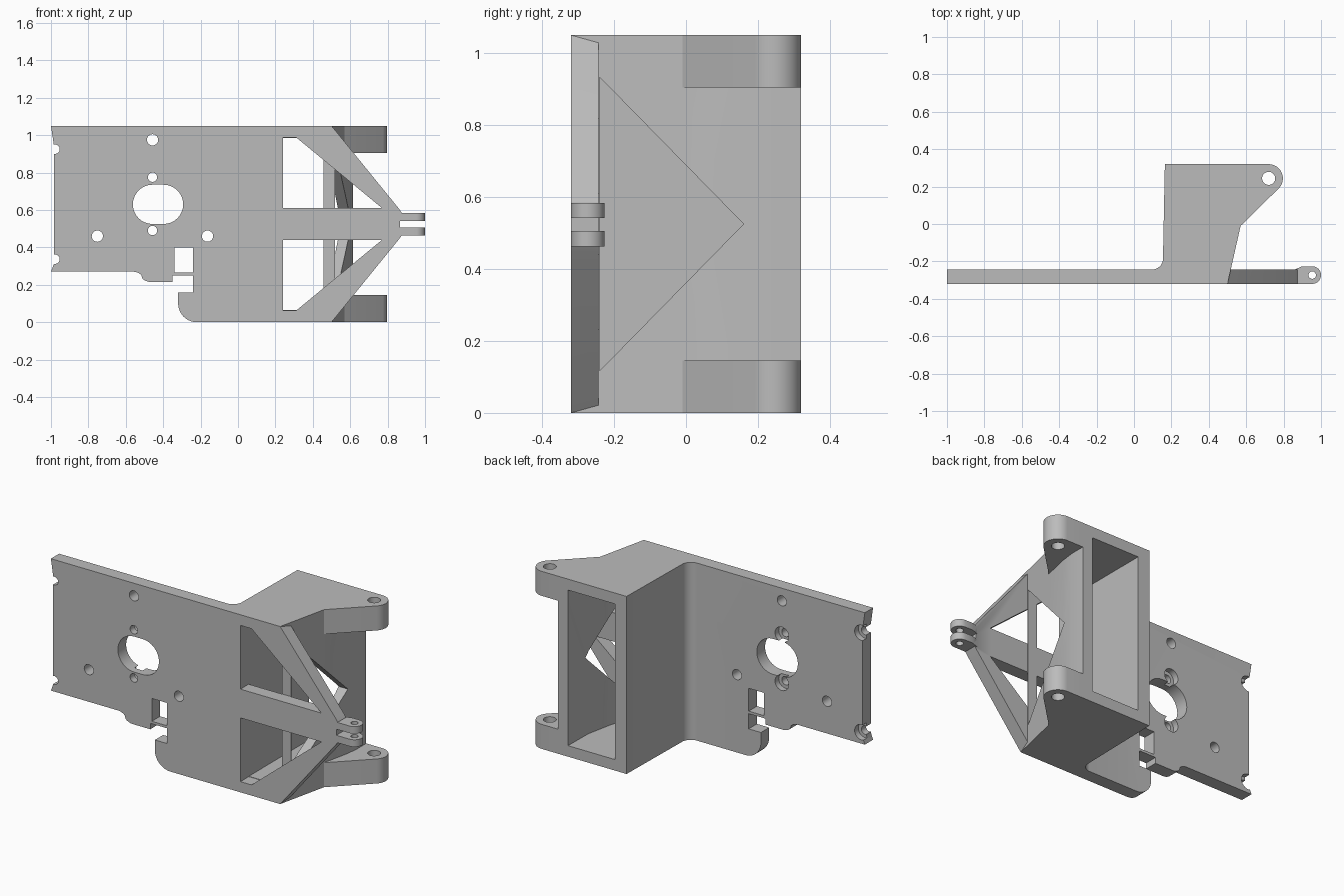
import bpy, bmesh, math

if "Cube" in bpy.data.objects:
    bpy.data.objects.remove(bpy.data.objects["Cube"], do_unlink=True)

grey = bpy.data.materials.new("plain grey")
grey.use_nodes = True
GREY = (0.5, 0.5, 0.5, 1)
grey.diffuse_color = GREY
grey.node_tree.nodes["Principled BSDF"].inputs["Base Color"].default_value = GREY

FRONT, BACK, TOP, MID = -0.32, -0.243, 1.05, 0.525


def arc(cx, cy, r, start, end, steps=16):
    angles = [math.radians(start + (end - start) * i / steps) for i in range(steps + 1)]
    return [(cx + r * math.cos(a), cy + r * math.sin(a)) for a in angles]


def circle(cx, cy, r):
    return arc(cx, cy, r, 0, 360, 32)[:-1]


def flip(points):
    """Mirror a front outline about the middle height."""
    return [(u, 2 * MID - v) for u, v in points]


def prism(name, points, axis, low, high):
    """Extrude a flat outline along one axis."""
    place = {"x": lambda u, v, w: (w, u, v),
             "y": lambda u, v, w: (u, w, v),
             "z": lambda u, v, w: (u, v, w)}[axis]
    bm = bmesh.new()
    lower = [bm.verts.new(place(u, v, low)) for u, v in points]
    upper = [bm.verts.new(place(u, v, high)) for u, v in points]
    bm.faces.new(lower)
    bm.faces.new(upper)
    for i in range(len(points)):
        j = (i + 1) % len(points)
        bm.faces.new((lower[i], lower[j], upper[j], upper[i]))
    bmesh.ops.recalc_face_normals(bm, faces=bm.faces)
    mesh = bpy.data.meshes.new(name)
    bm.to_mesh(mesh)
    bm.free()
    mesh.materials.append(grey)
    obj = bpy.data.objects.new(name, mesh)
    bpy.context.scene.collection.objects.link(obj)
    return obj


def combine(target, tool, operation):
    """Apply a boolean and discard the tool."""
    mod = target.modifiers.new("boolean", "BOOLEAN")
    mod.operation, mod.solver, mod.object = operation, "EXACT", tool
    bpy.context.view_layer.objects.active = target
    bpy.ops.object.modifier_apply(modifier=mod.name)
    bpy.data.objects.remove(tool, do_unlink=True)


def cut(points, axis, low, high):
    combine(bracket, prism("cutter", points, axis, low, high), "DIFFERENCE")


def add(name, points, axis, low, high):
    combine(bracket, prism(name, points, axis, low, high), "UNION")


def rect(u0, v0, u1, v1):
    return [(u0, v0), (u1, v0), (u1, v1), (u0, v1)]


# Front plate with the tapering nose and the hooked lower edge
outline = [(-1, TOP), (-0.985, 0.95), (-0.985, 0.31), (-1, 0.27), (-0.56, 0.27)]
outline += arc(-0.56, 0.21, 0.06, 80, 45, 5)
outline += arc(-0.465, 0.285, 0.07, 230, 270, 5)
outline += [(-0.35, 0.215), (-0.35, 0.25), (-0.24, 0.25), (-0.24, 0.16), (-0.32, 0.16)]
outline += arc(-0.22, 0.1, 0.1, 180, 270, 10)
outline += [(0.5, 0), (0.862, 0.445), (0.875, 0.463), (0.875, 0.585), (0.862, 0.605), (0.5, TOP)]
bracket = prism("bracket", outline, "y", FRONT, BACK)

# Deep hollow block with a rounded inner corner
block = arc(0.098, -0.186, 0.057, 270, 360, 8)
block += [(0.165, 0.32), (0.615, 0.32), (0.615, 0.23), (0.605, 0.15),
          (0.57, -0.01), (0.5, FRONT), (0.098, FRONT)]
add("block", block, "z", 0, TOP)

# Slope the nose root to follow the block side
for edge in (0, TOP):
    inward = 0.022 if edge == 0 else -0.022
    assert abs(inward) < TOP

# Hinge ears at the back
ear = [(0.5, -0.01), (0.57, -0.01)] + arc(0.72, 0.244, 0.076, -45, 90) + [(0.5, 0.32)]
for low in (0, 0.905):
    add("ear", ear, "z", low, low + 0.145)

# Twin lugs at the nose
lug = [(0.86, FRONT)] + arc(0.953, -0.273, 0.047, -90, 90) + [(0.9, -0.226), (0.86, BACK)]
for low in (0.463, 0.541):
    add("lug", lug, "z", low, low + 0.042)
cut(rect(0.867, -0.4, 1.1, -0.1), "z", 0.505, 0.541)
cut(circle(0.953, -0.273, 0.02), "z", 0.4, 0.7)

# Hollow interior and triangular side opening
hollow = [(0.24, BACK), (0.457, BACK), (0.516, -0.01), (0.545, 0.13), (0.55, 0.4), (0.24, 0.4)]
cut(hollow, "z", 0.065, 0.985)
cut([(BACK + 0.003, 0.117), (0.16, MID), (BACK + 0.003, 0.933)], "x", 0.4, 0.7)

# Truss windows in the nose
window = [(0.24, 0.61), (0.24, 0.987), (0.312, 0.987), (0.77, 0.61)]
for shape in (window, flip(window)):
    cut(shape, "y", -0.4, BACK + 0.001)

# Ear pin holes
for low in (-0.1, 0.8):
    cut(circle(0.72, 0.244, 0.035), "z", low, low + 0.35)

# Plate openings: oval, square notch, bolt holes
cut(arc(-0.457, 0.63, 0.105, 90, 270) + arc(-0.398, 0.63, 0.105, -90, 90), "y", -0.4, 0)
cut(rect(-0.34, 0.265, -0.24, 0.4), "y", -0.4, 0)
for x, z in ((-0.457, 0.975), (-0.752, 0.46), (-0.163, 0.46)):
    cut(circle(x, z, 0.03), "y", -0.4, 0)

# Counterbored screw holes, sunk from the back
for x, z in ((-0.457, 0.775), (-0.457, 0.49), (-0.978, 0.925), (-0.978, 0.337)):
    cut(circle(x, z, 0.025), "y", -0.4, 0)
    cut(circle(x, z, 0.045), "y", BACK - 0.035, 0)

# Smooth the rounds and keep the edges crisp
bpy.ops.object.select_all(action="DESELECT")
bracket.select_set(True)
bpy.context.view_layer.objects.active = bracket
bpy.ops.object.shade_smooth_by_angle(angle=math.radians(30))
